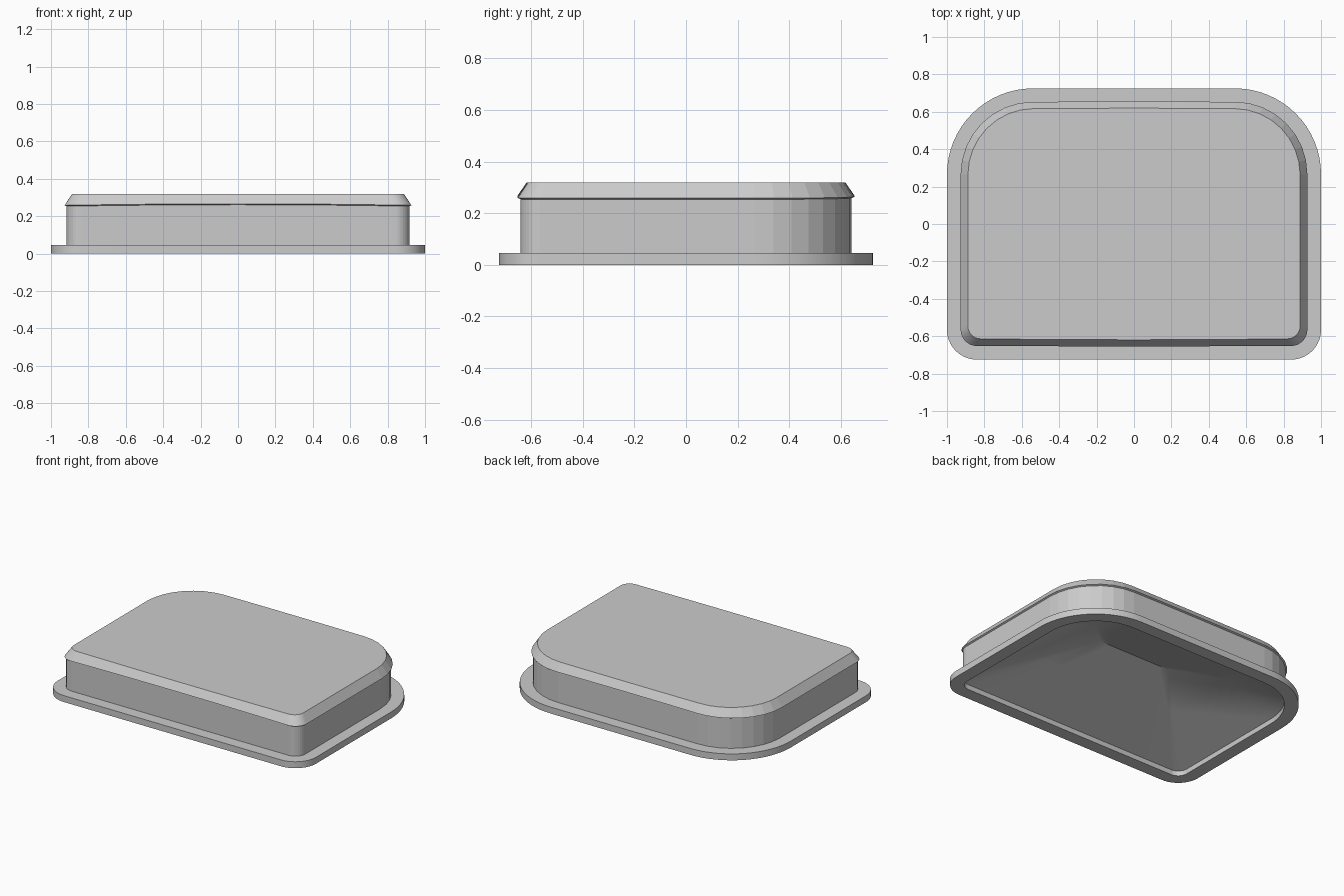
import bpy
import bmesh
from math import sin, cos, pi, radians

cube = bpy.data.objects.get("Cube")
if cube:
    bpy.data.objects.remove(cube)

grey = bpy.data.materials.new("light grey")
grey.use_nodes = True
colour = (0.6, 0.6, 0.6, 1)
grey.diffuse_color = colour
grey.node_tree.nodes["Principled BSDF"].inputs["Base Color"].default_value = colour


def outline(inset, z, steps, bow=0, lift=0):
    """Rounded plan: wide radius at the back corners, tight at the front."""
    hx, hy = 1 - inset, 0.725 - inset
    back, front = max(0.46 - inset, 0), max(0.16 - inset, 0.11 * hy)
    points = []
    corners = [(1, 1, back, 0), (-1, 1, back, 1), (-1, -1, front, 2), (1, -1, front, 3)]
    for sx, sy, r, quarter in corners:
        for i in range(steps + 1):
            a = (quarter + i / steps) * pi / 2
            points.append((sx * (hx - r) + r * cos(a), sy * (hy - r) + r * sin(a)))
        if quarter in (0, 2):  # extra points along the back and front edges
            for i in range(1, 8):
                points.append((sx * (hx - r) * (1 - i / 4), sy * hy))
    ring = []
    for x, y in points:
        swell = 1 - (x / hx) ** 2
        ring.append((x, y + bow * swell * y / hy, z + lift * swell))
    return ring


def loft(name, rings, cap_end=False, smooth=0):
    bm = bmesh.new()
    loops = [[bm.verts.new(p) for p in ring] for ring in rings]
    n = len(loops[0])
    for low, high in zip(loops, loops[1:]):
        for i in range(n):
            j = (i + 1) % n
            bm.faces.new((low[i], low[j], high[j], high[i]))
    if cap_end:
        bm.faces.new(loops[-1])
    bmesh.ops.remove_doubles(bm, verts=bm.verts, dist=0.0005)
    bmesh.ops.recalc_face_normals(bm, faces=bm.faces)
    mesh = bpy.data.meshes.new(name)
    bm.to_mesh(mesh)
    bm.free()
    mesh.materials.append(grey)
    obj = bpy.data.objects.new(name, mesh)
    bpy.context.collection.objects.link(obj)
    if smooth:
        bpy.ops.object.select_all(action="DESELECT")
        obj.select_set(True)
        bpy.context.view_layer.objects.active = obj
        bpy.ops.object.shade_smooth_by_angle(angle=radians(smooth))


# Flat flange around the foot, with a hipped hollow rising to a ridge underneath
flange = [(0.09, 0.045), (0, 0.045), (0, 0), (0.09, 0), (0.09, 0.035),
          (0.46, 0.178), (0.7249, 0.28)]
loft("base_flange_and_hollow", [outline(d, z, 16) for d, z in flange], smooth=30)

# Upright body wall, meeting the lid along a bowed line
loft("body", [outline(0.083, 0.044, 8), outline(0.083, 0.253, 8, 0, 0.008)])

# Bevelled lid, slightly bowed along the front and back
lid = [(0.083, 0.253, 0, 0.008), (0.073, 0.258, 0.002, 0.008),
       (0.112, 0.318, 0.006, 0)]
loft("lid", [outline(d, z, 8, bow, lift) for d, z, bow, lift in lid], cap_end=True)
